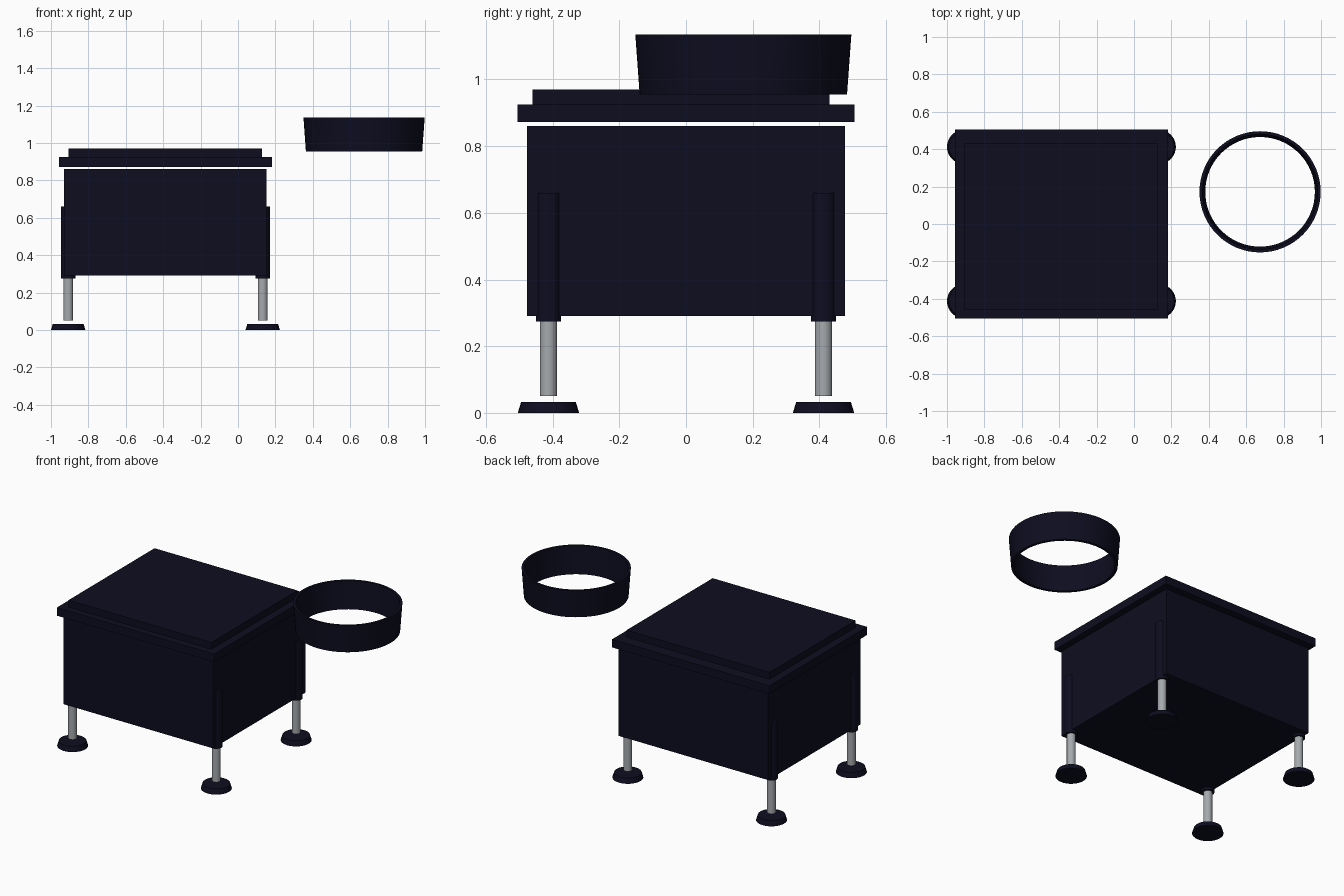
import bpy, bmesh, math

if "Cube" in bpy.data.objects:
    bpy.data.objects.remove(bpy.data.objects["Cube"])

CX = -0.388          # centre of the chest in x


def material(name, rgb):
    m = bpy.data.materials.new(name)
    m.diffuse_color = (*rgb, 1.0)
    m.use_nodes = True
    m.node_tree.nodes["Principled BSDF"].inputs["Base Color"].default_value = m.diffuse_color
    return m


NAVY = material("dark navy", (0.004, 0.004, 0.0145))
STEEL = material("steel grey", (0.38, 0.40, 0.42))


def finish(name, bm, mat, smooth=False):
    bmesh.ops.recalc_face_normals(bm, faces=bm.faces)
    me = bpy.data.meshes.new(name)
    bm.to_mesh(me)
    bm.free()
    me.materials.append(mat)
    ob = bpy.data.objects.new(name, me)
    bpy.context.collection.objects.link(ob)
    if smooth:
        bpy.ops.object.select_all(action='DESELECT')
        ob.select_set(True)
        bpy.context.view_layer.objects.active = ob
        bpy.ops.object.shade_smooth_by_angle(angle=math.radians(35))
    return ob


def box(name, x0, x1, y0, y1, z0, z1, mat):
    bm = bmesh.new()
    bmesh.ops.create_cube(bm, size=1)
    for v in bm.verts:
        v.co = ((x0 + x1) / 2 + v.co.x * (x1 - x0),
                (y0 + y1) / 2 + v.co.y * (y1 - y0),
                (z0 + z1) / 2 + v.co.z * (z1 - z0))
    return finish(name, bm, mat)


def lathe(name, x, y, profile, mat, sides=32, closed=False):
    """Spin a list of (radius, height) points; open profiles get end caps."""
    bm = bmesh.new()
    rings = [[bm.verts.new((x + r * math.cos(2 * math.pi * i / sides),
                            y + r * math.sin(2 * math.pi * i / sides), z))
              for i in range(sides)] for r, z in profile]
    pairs = list(zip(rings, rings[1:]))
    if closed:
        pairs.append((rings[-1], rings[0]))
    else:
        bm.faces.new(rings[0])
        bm.faces.new(rings[-1])
    for a, b in pairs:
        for i in range(sides):
            j = (i + 1) % sides
            bm.faces.new((a[i], a[j], b[j], b[i]))
    return finish(name, bm, mat, smooth=True)


# Chest body and the two-step lid floating just above it
box("chest_body", CX - 0.541, CX + 0.541, -0.477, 0.477, 0.29, 0.86, NAVY)
box("lid", CX - 0.569, CX + 0.569, -0.505, 0.505, 0.872, 0.925, NAVY)
box("lid_top_panel", CX - 0.517, CX + 0.517, -0.46, 0.43, 0.925, 0.97, NAVY)

# Four legs: sleeve, pole and foot
for side, sx in (("left", -1), ("right", 1)):
    for end, sy in (("front", -1), ("back", 1)):
        x, y = CX + sx * 0.52, sy * 0.4125
        tag = f"{end}_{side}"
        lathe(f"{tag}_leg_sleeve", x, y, [(0.038, 0.274), (0.038, 0.66)], NAVY)
        lathe(f"{tag}_leg_pole", x, y, [(0.026, 0.05), (0.026, 0.32)], STEEL)
        lathe(f"{tag}_foot", x, y, [(0.092, 0.0), (0.082, 0.033)], NAVY)

# Separate tapered ring beside the chest
lathe("ring", 0.674, 0.172,
      [(0.311, 0.955), (0.324, 1.135), (0.308, 1.135), (0.293, 0.955)],
      NAVY, sides=64, closed=True)
